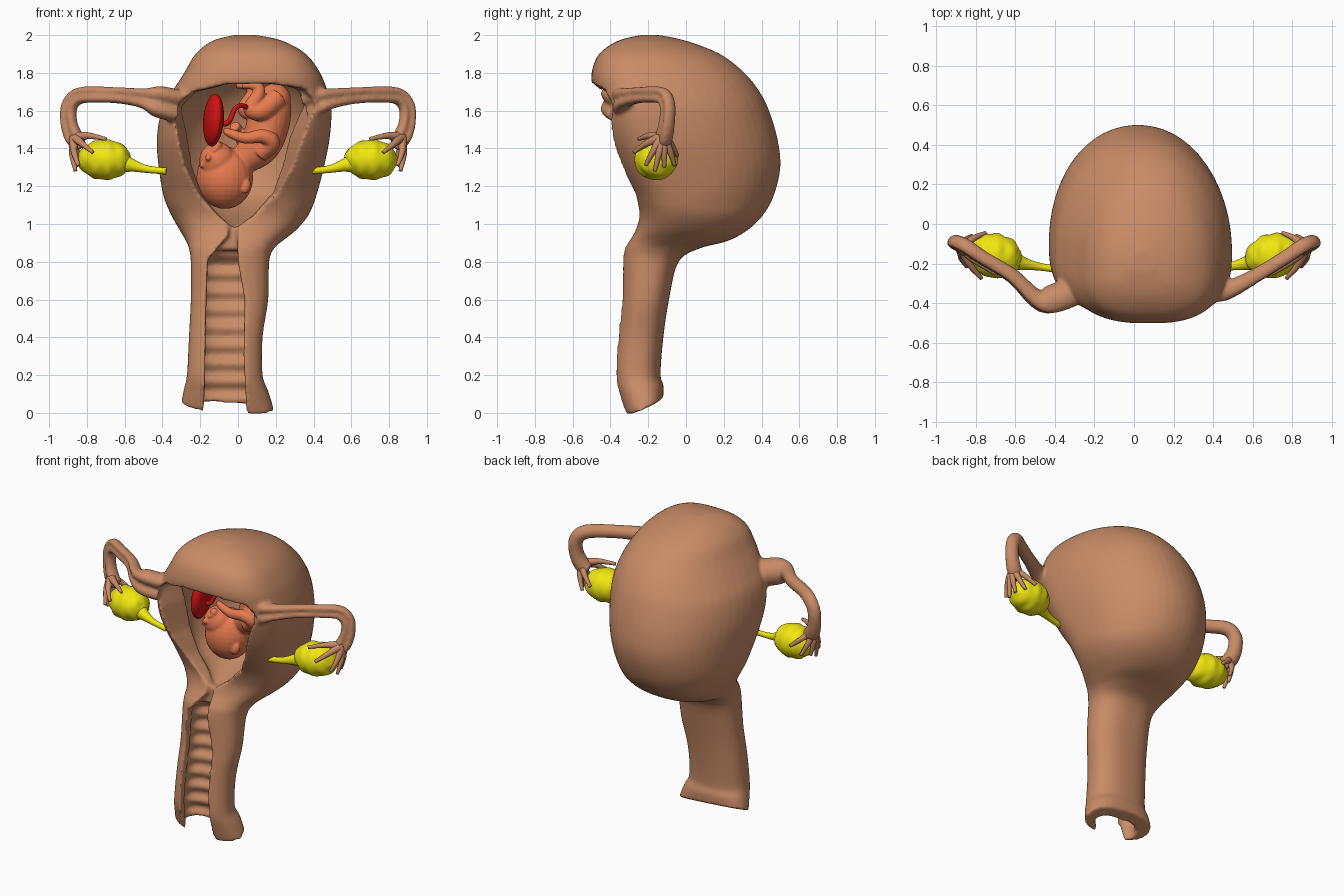
import bpy, bmesh, math
from mathutils import Vector, Matrix, Euler


def material(name, rgb):
    m = bpy.data.materials.new(name)
    m.diffuse_color = (*rgb, 1)
    return m


BROWN = material("tissue_brown", (0.58, 0.26, 0.135))
YELLOW = material("ovary_yellow", (0.88, 0.80, 0.005))
RED = material("placenta_red", (0.62, 0.006, 0.006))
SKIN = material("skin_orange", (0.80, 0.20, 0.08))


def spline(rows, k=6):
    """Catmull-Rom through rows of numbers."""
    out = []
    for i in range(len(rows) - 1):
        a, b, c, d = (rows[max(i - 1, 0)], rows[i], rows[i + 1], rows[min(i + 2, len(rows) - 1)])
        for j in range(k):
            t = j / k
            out.append([0.5 * (2*q + (r - p)*t + (2*p - 5*q + 4*r - s)*t*t + (3*q - p - 3*r + s)*t**3)
                        for p, q, r, s in zip(a, b, c, d)])
    return out + [list(rows[-1])]


def loft(bm, rings):
    vs = [[bm.verts.new(p) for p in ring] for ring in rings]
    n = len(vs[0])
    for a, b in zip(vs, vs[1:]):
        for i in range(n):
            bm.faces.new((a[i], a[(i + 1) % n], b[(i + 1) % n], b[i]))
    bm.faces.new(vs[0][::-1])
    bm.faces.new(vs[-1])


def section(row, seg=56):
    """Rounded outline from (z, x0, x1, y0, y1); egg-shaped, broad in front, at womb height."""
    z, x0, x1, y0, y1 = row
    egg = min(max((z - 0.85) / 0.25, 0), 1)
    yc = y0 + (y1 - y0) * (0.5 - 0.14 * egg)
    pts = []
    for i in range(seg):
        a = math.tau * (i + 0.5) / seg
        c, s = math.cos(a), math.sin(a)
        e = 2 / (2.4 + (0.3 if s < 0 else -0.35) * egg)
        ry = y1 - yc if s > 0 else yc - y0
        pts.append(Vector(((x0 + x1)/2 + (x1 - x0)/2 * math.copysign(abs(c)**e, c),
                           yc + ry * math.copysign(abs(s)**e, s), z)))
    return pts


def sweep(bm, rows, seg=16, dent=0.0, k=6):
    """Tapered tube along (x, y, z, r); dent makes a groove on the front."""
    pts = spline(rows, k)
    P = [Vector(p[:3]) for p in pts]
    u, rings = Vector((0, -1, 0.02)), []
    for i, p in enumerate(P):
        t = (P[min(i + 1, len(P) - 1)] - P[max(i - 1, 0)]).normalized()
        u = (u - t * u.dot(t)).normalized()
        v, r, ring = t.cross(u), max(pts[i][3], 0.003), []
        for j in range(seg):
            a = math.tau * j / seg - math.pi
            rr = r * (1 - dent * math.exp(-(a / 0.5)**2))
            ring.append(p + (u * math.cos(a) + v * math.sin(a)) * rr)
        rings.append(ring)
    loft(bm, rings)


def ball(bm, c, r, rot=(0, 0, 0), seg=24):
    r = (r, r, r) if isinstance(r, float) else r
    return bmesh.ops.create_uvsphere(bm, u_segments=seg, v_segments=seg * 2 // 3, radius=1,
                                     matrix=Matrix.LocRotScale(Vector(c), Euler(rot), Vector(r)))["verts"]


def finish(bm, name, mat=None, voxel=0, smooth=3):
    bmesh.ops.recalc_face_normals(bm, faces=bm.faces)
    if bm.calc_volume(signed=True) < 0:
        bmesh.ops.reverse_faces(bm, faces=bm.faces)
    me = bpy.data.meshes.new(name)
    bm.to_mesh(me)
    bm.free()
    for p in me.polygons:
        p.use_smooth = True
    ob = bpy.data.objects.new(name, me)
    bpy.context.collection.objects.link(ob)
    if mat:
        me.materials.append(mat)
    if voxel:
        m = ob.modifiers.new("blend", 'REMESH')
        m.mode, m.voxel_size, m.use_smooth_shade = 'VOXEL', voxel, True
        m = ob.modifiers.new("soften", 'SMOOTH')
        m.factor, m.iterations = 0.5, smooth
    return ob


def volume(me):
    bm = bmesh.new()
    bm.from_mesh(me)
    v = bm.calc_volume()
    bm.free()
    return v


def carve(ob, cutter):
    """Subtract the cutter, keeping the result only when it is sound."""
    m = ob.modifiers.new("cut", 'BOOLEAN')
    m.operation, m.solver, m.object = 'DIFFERENCE', 'EXACT', cutter
    cutter.hide_render = True
    bpy.context.view_layer.update()
    me = bpy.data.meshes.new_from_object(ob.evaluated_get(bpy.context.evaluated_depsgraph_get()))
    ob.modifiers.remove(m)
    if 0.15 * volume(ob.data) < volume(me) < volume(ob.data):
        ob.data = me
    bpy.data.objects.remove(cutter)


# womb and birth canal, outer solid
outer = [(-0.02, -0.30, 0.19, -0.32, -0.12), (0.1, -0.285, 0.16, -0.36, -0.12),
         (0.2, -0.27, 0.13, -0.385, -0.135), (0.4, -0.26, 0.13, -0.37, -0.12),
         (0.6, -0.25, 0.16, -0.345, -0.09), (0.8, -0.25, 0.165, -0.335, -0.04),
         (0.87, -0.26, 0.19, -0.325, 0.07), (0.91, -0.275, 0.235, -0.30, 0.22),
         (0.97, -0.31, 0.31, -0.265, 0.33), (1.05, -0.355, 0.375, -0.25, 0.41),
         (1.15, -0.395, 0.415, -0.28, 0.465), (1.3, -0.42, 0.455, -0.37, 0.50),
         (1.45, -0.43, 0.485, -0.44, 0.485), (1.6, -0.405, 0.495, -0.48, 0.44),
         (1.7, -0.35, 0.475, -0.495, 0.39), (1.8, -0.285, 0.435, -0.50, 0.31),
         (1.9, -0.225, 0.36, -0.46, 0.18), (1.97, -0.135, 0.235, -0.36, 0.0),
         (2.0, -0.02, 0.1, -0.24, -0.14)]
rings = [section(r) for r in spline(outer, 4)]
for ring in rings:
    for p in ring:
        p.z += max(0, 0.2 - p.z) / 0.2 * (0.4 * (p.y + 0.31) + 0.07 * (0.19 - p.x))
bm = bmesh.new()
loft(bm, rings)
body = finish(bm, "body_solid")

# womb hollow
hollow = [(0.98, -0.04, 0.0, -0.22, -0.18), (1.05, -0.15, 0.13, -0.18, 0.12), (1.15, -0.27, 0.27, -0.18, 0.32),
          (1.3, -0.33, 0.35, -0.20, 0.39), (1.5, -0.34, 0.40, -0.24, 0.38), (1.65, -0.30, 0.39, -0.33, 0.33),
          (1.75, -0.22, 0.34, -0.35, 0.25), (1.84, -0.13, 0.22, -0.28, 0.1), (1.88, -0.03, 0.1, -0.2, -0.08)]
bm = bmesh.new()
loft(bm, [section(r) for r in spline(hollow, 4)])
carve(body, finish(bm, "hollow_cutter"))

# ridged canal
canal = [(-0.1, -0.22, 0.11, -0.30, -0.175), (0.1, -0.21, 0.09, -0.33, -0.185), (0.2, -0.205, 0.075, -0.345, -0.19),
         (0.4, -0.195, 0.075, -0.33, -0.175), (0.6, -0.19, 0.09, -0.30, -0.145), (0.78, -0.18, 0.07, -0.29, -0.13),
         (0.86, -0.12, 0.02, -0.28, -0.17)]
rows = spline(canal, 14)
for r in rows:
    w = 0.011 * math.sin(math.tau * r[0] / 0.095)
    r[1] -= w * 0.6
    r[2] += w * 0.6
    r[4] += w
bm = bmesh.new()
loft(bm, [section(r) for r in rows])
carve(body, finish(bm, "canal_cutter"))

# slit along the front of the canal (x, z)
slit = [(-0.05, 1.06), (-0.05, 0.94), (-0.16, 0.81), (-0.17, 0.5), (-0.18, -0.1), (0.05, -0.1), (0.03, 0.3),
        (0.035, 0.6), (0.0, 0.8), (-0.005, 0.94), (0.0, 1.06)]
bm = bmesh.new()
loft(bm, [[Vector((x, y, z)) for x, z in slit] for y in (-0.7, -0.24)])
carve(body, finish(bm, "slit_cutter"))

# funnel-shaped window into the womb (x, z)
window = [(-0.33, 1.62), (-0.30, 1.5), (-0.27, 1.3), (-0.2, 1.14), (-0.09, 1.03), (-0.03, 0.985), (0.0, 0.985),
          (0.08, 1.04), (0.2, 1.16), (0.25, 1.3), (0.29, 1.48), (0.34, 1.62), (0.28, 1.715), (0.12, 1.745),
          (-0.06, 1.74), (-0.22, 1.70)]
bm = bmesh.new()
loft(bm, [[Vector((x * (right if x > 0 else left), y, z)) for x, z in window]
          for y, left, right in ((-0.7, 1.34, 1.62), (-0.12, 0.86, 0.86))])
carve(body, finish(bm, "window_cutter"))
bm = bmesh.new()
bm.from_mesh(body.data)
bpy.data.objects.remove(body)

# grooved tubes blended into the womb
tube = [(0.375, -0.31, 1.625, 0.075), (0.43, -0.345, 1.65, 0.07), (0.5, -0.33, 1.665, 0.054),
        (0.62, -0.265, 1.68, 0.044), (0.76, -0.18, 1.685, 0.043), (0.85, -0.12, 1.675, 0.045),
        (0.895, -0.10, 1.62, 0.045), (0.895, -0.105, 1.53, 0.046), (0.865, -0.12, 1.455, 0.05),
        (0.82, -0.13, 1.425, 0.04)]
for s in (-1, 1):
    shift = 0.05 if s < 0 else 0     # the left horn sits further forward
    sweep(bm, [(x * s + (shift if i == 0 else 0), y - (shift if i < 3 else 0), z, r + (shift / 4 if i < 2 else 0))
               for i, (x, y, z, r) in enumerate(tube)], seg=28, dent=0.6)
finish(bm, "womb_and_tubes", BROWN, 0.011, 5)

# ovaries, ligaments and fringe fingers on both sides
tips = [(0.70, -0.25, 1.45), (0.77, -0.275, 1.38), (0.845, -0.215, 1.31), (0.86, -0.165, 1.28),
        (0.855, -0.115, 1.30), (0.82, -0.06, 1.31), (0.75, -0.045, 1.36)]
for s, side in ((-1, "left"), (1, "right")):
    centre = Vector((0.705 * s, -0.16, 1.34))
    bm = bmesh.new()
    for v in ball(bm, centre, (0.142, 0.112, 0.106), (0, 0, 0.2 * s), 48):
        d = v.co - centre
        v.co += d * 0.04 * math.sin(d.x * 85) * (0.6 + 0.4 * math.cos(5 * math.atan2(d.z, d.y)))
    sweep(bm, [(x * s, y, z, r) for x, y, z, r in ((0.62, -0.18, 1.325, 0.06), (0.56, -0.2, 1.31, 0.034),
                                                   (0.48, -0.215, 1.29, 0.02), (0.38, -0.23, 1.28, 0.018))])
    finish(bm, side + "_ovary", YELLOW)
    bm = bmesh.new()
    root = Vector((0.865 * s, -0.125, 1.46))
    for t in tips:
        tip = Vector((t[0] * s, t[1], t[2]))
        mid = root.lerp(tip, 0.5)
        mid += (mid - centre).normalized() * 0.015
        sweep(bm, [(*root, 0.03), (*mid, 0.018), (*tip, 0.010)], seg=10)
    finish(bm, side + "_fringe", BROWN)

# baby, head down, lying deep in the hollow
bm = bmesh.new()
ball(bm, (-0.07, -0.20, 1.245), (0.15, 0.14, 0.165))
ball(bm, (-0.11, -0.25, 1.335), (0.095, 0.085, 0.10))
ball(bm, (-0.157, -0.325, 1.352), (0.016, 0.022, 0.02))      # nose
ball(bm, (-0.125, -0.315, 1.392), (0.026, 0.018, 0.009), (0, -0.5, 0))   # lips
ball(bm, (-0.11, -0.30, 1.415), 0.025)                       # chin
for c in ((-0.185, -0.29, 1.315), (-0.11, -0.322, 1.325)):   # eyelids
    ball(bm, c, (0.024, 0.014, 0.012), (0, -0.5, 0))
ball(bm, (0.042, -0.285, 1.20), (0.026, 0.02, 0.04), (0, 0.3, 0.5))      # ear
sweep(bm, [(0.0, -0.19, 1.32, 0.07), (0.11, -0.19, 1.41, 0.105), (0.16, -0.19, 1.53, 0.112),
           (0.18, -0.19, 1.64, 0.1), (0.17, -0.19, 1.71, 0.06)], seg=24)
ball(bm, (0.195, -0.20, 1.66), 0.085)
for dx, dy in ((0, 0), (-0.03, 0.11)):                       # legs
    sweep(bm, [(0.21 + dx, -0.25 + dy, 1.67, 0.058), (0.13 + dx, -0.30 + dy, 1.60, 0.052),
               (0.07 + dx, -0.31 + dy, 1.61, 0.044), (0.11 + dx, -0.30 + dy, 1.69, 0.034),
               (0.10 + dx, -0.30 + dy, 1.73, 0.026), (0.02 + dx, -0.30 + dy, 1.735, 0.018)])
sweep(bm, [(0.12, -0.26, 1.37, 0.045), (0.18, -0.30, 1.43, 0.044), (0.13, -0.325, 1.465, 0.037),
           (0.04, -0.325, 1.455, 0.03), (-0.04, -0.32, 1.48, 0.024), (-0.075, -0.31, 1.50, 0.014)])
sweep(bm, [(0.06, -0.12, 1.38, 0.045), (0.02, -0.12, 1.46, 0.038), (-0.02, -0.2, 1.52, 0.028)])
bmesh.ops.translate(bm, verts=bm.verts, vec=(0, 0.2, 0))
finish(bm, "baby", SKIN, 0.007, 2)

# placenta and cord
bm = bmesh.new()
ball(bm, (-0.13, -0.20, 1.55), (0.05, 0.125, 0.14), (0, 0.08, 0.2), 32)
sweep(bm, [(-0.10, -0.22, 1.53, 0.016), (-0.05, -0.22, 1.54, 0.014), (-0.015, -0.2, 1.61, 0.013),
           (0.03, -0.16, 1.625, 0.013), (0.09, -0.06, 1.58, 0.013)], seg=12)
finish(bm, "placenta_and_cord", RED)
